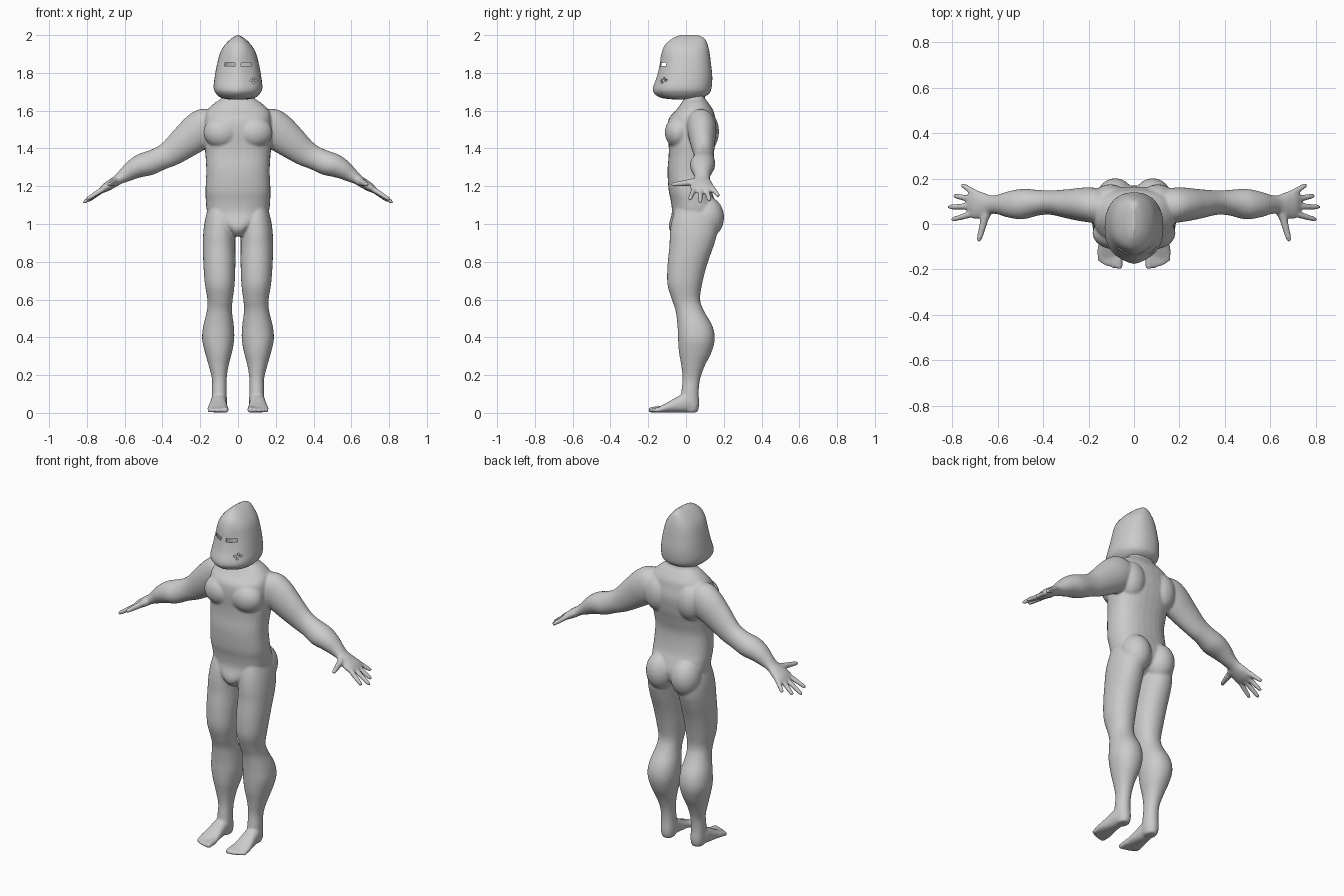
import bpy, bmesh, math
from mathutils import Vector as V, Matrix

X, Y, Z = V((1, 0, 0)), V((0, 1, 0)), V((0, 0, 1))


def catmull(a, b, c, d, t):
    return [0.5 * (2 * q + (r - p) * t + (2 * p - 5 * q + 4 * r - s) * t * t
                   + (3 * q - p - 3 * r + s) * t ** 3) for p, q, r, s in zip(a, b, c, d)]


def loft(bm, rings, u=X, v=Y, p=2.0, n=32, steps=4, side=1):
    """Closed skin through rings (cx, cy, cz, radius_u, radius_v)."""
    pad = [rings[0]] + list(rings) + [rings[-1]]
    fine = [catmull(*pad[i:i + 4], k / steps) for i in range(len(rings) - 1) for k in range(steps)]
    fine.append(rings[-1])
    loops = []
    for cx, cy, cz, ru, rv in fine:
        loop = []
        for i in range(n):
            a = 2 * math.pi * i / n
            c, s = math.cos(a), math.sin(a)
            co = V((cx, cy, cz)) + u * (ru * math.copysign(abs(c) ** (2 / p), c)) \
                + v * (rv * math.copysign(abs(s) ** (2 / p), s))
            co.x *= side
            loop.append(bm.verts.new(co))
        loops.append(loop)
    for a, b in zip(loops, loops[1:]):
        for i in range(n):
            j = (i + 1) % n
            bm.faces.new((a[i], a[j], b[j], b[i]))
    bm.faces.new(loops[0])
    bm.faces.new(loops[-1])


def upright(bm, bounds, **kw):
    """Loft of level sections given as (z, x0, x1, y0, y1)."""
    loft(bm, [((a + b) / 2, (c + d) / 2, z, (b - a) / 2, (d - c) / 2) for z, a, b, c, d in bounds], **kw)


def digit(bm, a, b, r0, r1, side):
    a, b = V(a), V(b)
    t = (b - a).normalized()
    u = t.orthogonal().normalized()
    rings = [(*a.lerp(b, k), r, r) for k, r in
             ((0, r0), (.45, (r0 + r1) / 2), (.85, r1), (.96, r1 * .75), (1, r1 * .35))]
    loft(bm, rings, u, t.cross(u), n=12, steps=2, side=side)


def blob(bm, c, r):
    bmesh.ops.create_uvsphere(bm, u_segments=24, v_segments=14, radius=1,
                              matrix=Matrix.Translation(c) @ Matrix.Diagonal((*r, 1)))


def make(name, bm):
    bmesh.ops.recalc_face_normals(bm, faces=bm.faces)
    me = bpy.data.meshes.new(name)
    bm.to_mesh(me)
    bm.free()
    ob = bpy.data.objects.new(name, me)
    bpy.context.collection.objects.link(ob)
    return ob


def apply_all(ob):
    bpy.context.view_layer.objects.active = ob
    for m in list(ob.modifiers):
        bpy.ops.object.modifier_apply(modifier=m.name)


# Torso and neck
bm = bmesh.new()
torso = [(.935, .03, -.055, .06), (.965, .055, -.085, .10), (1.0, .10, -.09, .15),
         (1.06, .16, -.075, .17), (1.12, .17, -.08, .155), (1.18, .172, -.092, .135),
         (1.28, .168, -.098, .125), (1.36, .172, -.092, .14), (1.42, .178, -.092, .155),
         (1.5, .18, -.098, .165), (1.56, .175, -.09, .155), (1.6, .165, -.055, .145),
         (1.64, .125, -.025, .12), (1.67, .085, -.01, .10), (1.74, .06, -.005, .095)]
upright(bm, [(z, -w, w, f, b) for z, w, f, b in torso], p=2.4)

leg = [(1.1, .03, .155, -.05, .13), (1.02, .014, .175, -.075, .165), (.95, .014, .184, -.085, .165),
       (.88, .014, .186, -.088, .145), (.78, .014, .183, -.098, .11), (.68, .018, .175, -.098, .085),
       (.6, .028, .162, -.075, .075), (.54, .032, .165, -.055, .095), (.46, .022, .184, -.045, .14),
       (.39, .02, .19, -.042, .152), (.32, .032, .175, -.037, .135), (.25, .05, .155, -.025, .10),
       (.18, .06, .138, -.018, .075), (.11, .06, .138, -.025, .067), (.05, .058, .138, -.03, .07),
       (.015, .062, .132, -.02, .065), (.002, .07, .125, -.005, .055)]
arm_up = V((.58, 0, .81))
arm = [(.08, .075, 1.55, .05, .07), (.15, .08, 1.53, .075, .095), (.21, .085, 1.49, .076, .1),
       (.28, .088, 1.435, .066, .088), (.36, .094, 1.372, .054, .07), (.42, .094, 1.343, .056, .064),
       (.49, .088, 1.315, .067, .067), (.55, .086, 1.29, .058, .054), (.6, .086, 1.258, .043, .039),
       (.635, .085, 1.235, .042, .028), (.67, .084, 1.212, .057, .026), (.705, .086, 1.19, .064, .022),
       (.73, .092, 1.173, .052, .012)]
foot = [(.1, .055, .045, .03, .04), (.102, .01, .055, .04, .052), (.104, -.04, .045, .044, .044),
        (.106, -.09, .031, .051, .029), (.107, -.125, .022, .056, .02), (.107, -.155, .015, .05, .012)]
fingers = [((.69, .13, 1.2), (.76, .174, 1.146)), ((.71, .108, 1.186), (.795, .125, 1.122)),
           ((.71, .078, 1.186), (.82, .075, 1.112)), ((.70, .048, 1.193), (.805, .018, 1.128))]
toes = [(.065, -.198, .015), (.09, -.195, .012), (.112, -.188, .0115), (.133, -.178, .011), (.152, -.165, .0105)]

# Limbs, hands, feet and muscle masses on both sides
for s in (1, -1):
    upright(bm, leg, p=2.15, side=s)
    loft(bm, arm, Y, arm_up, side=s)
    loft(bm, foot, X, Z, p=2.3, side=s)
    for a, b in fingers:
        digit(bm, a, b, .016, .0115, s)
    digit(bm, (.645, .06, 1.225), (.668, .0, 1.218), .024, .016, s)
    digit(bm, (.66, .015, 1.219), (.685, -.078, 1.208), .018, .012, s)
    for x, tip, r in toes:
        digit(bm, (x * .9 + .01, -.13, .02), (x, tip, r), r + .004, r, s)
    blob(bm, (s * .085, -.04, 1.485), (.098, .072, .085))
    blob(bm, (s * .082, .11, 1.035), (.085, .092, .11))
    blob(bm, (s * .105, .1, 1.49), (.085, .075, .11))

body = make("body", bm)
m = body.modifiers.new("fuse", 'REMESH')
m.mode, m.voxel_size = 'VOXEL', .0065
m = body.modifiers.new("relax", 'SMOOTH')
m.factor, m.iterations = .5, 5
apply_all(body)
body.data.shade_smooth()

# Hood with a raised keel down the face and crest
bm = bmesh.new()
hood_rows = [(1.66, .05, -.06, .05), (1.668, .09, -.12, .085), (1.69, .116, -.155, .122),
             (1.72, .129, -.163, .135), (1.78, .123, -.142, .139), (1.85, .110, -.126, .132),
             (1.91, .093, -.119, .124), (1.95, .068, -.106, .114), (1.98, .038, -.075, .1),
             (1.995, .014, -.045, .075), (2.0, .004, -.03, .06)]
upright(bm, [(z, -w, w, f, b) for z, w, f, b in hood_rows], p=2.3, n=48)
for v in bm.verts:
    if v.co.y < -.05:
        v.co.y -= .012 * max(0, 1 - abs(v.co.x) / .06) * min(1, max(0, (1.98 - v.co.z) / .1))
hood = make("hood", bm)
m = hood.modifiers.new("shell", 'SOLIDIFY')
m.thickness, m.offset = .005, -1

# Eye slits and one cluster of breathing holes
bm = bmesh.new()
for s in (1, -1):
    bmesh.ops.create_cube(bm, size=1, matrix=Matrix.Translation((s * .043, -.125, 1.845))
                          @ Matrix.Rotation(s * -.06, 4, 'Y') @ Matrix.Diagonal((.054, .09, .019, 1)))
for dx, dz in ((-.013, .003), (.013, .003), (0, .013), (0, -.01)):
    bmesh.ops.create_cone(bm, cap_ends=True, segments=10, radius1=.006, radius2=.006, depth=.09,
                          matrix=Matrix.Translation((.083 + dx, -.125, 1.758 + dz))
                          @ Matrix.Rotation(math.pi / 2, 4, 'X'))
cutter = make("hole_cutter", bm)
cutter.hide_render = True
m = hood.modifiers.new("holes", 'BOOLEAN')
m.object, m.operation, m.solver = cutter, 'DIFFERENCE', 'EXACT'
apply_all(hood)
bpy.data.objects.remove(cutter)
bpy.ops.object.select_all(action='DESELECT')
hood.select_set(True)
bpy.context.view_layer.objects.active = hood
bpy.ops.object.shade_smooth_by_angle(angle=math.radians(35))
